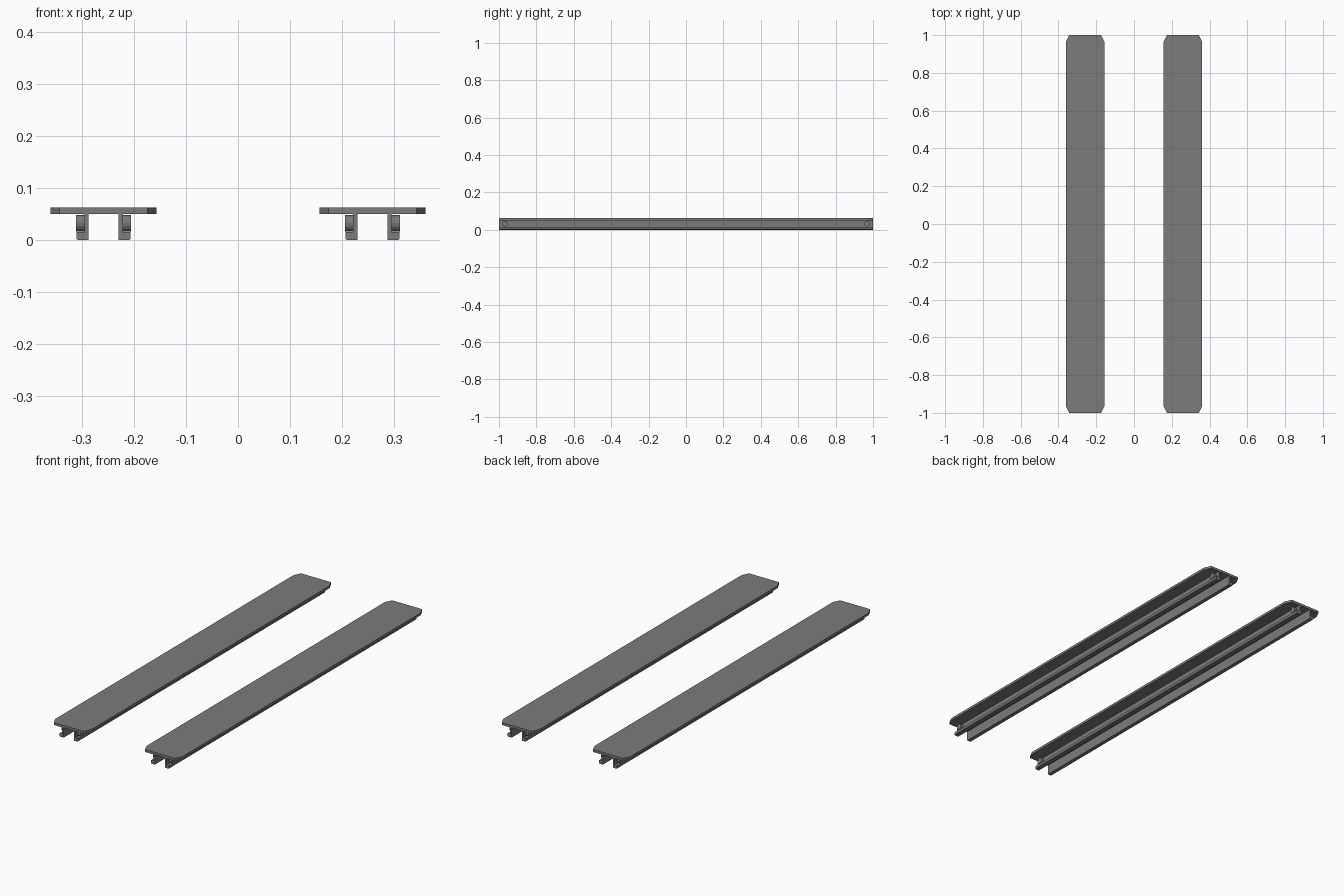
import bpy, bmesh, math
from mathutils import Matrix

if "Cube" in bpy.data.objects:
    bpy.data.objects.remove(bpy.data.objects["Cube"])

grey = bpy.data.materials.new("mid_grey")
grey.diffuse_color = (0.2, 0.2, 0.2, 1)
grey.use_nodes = True
grey.node_tree.nodes["Principled BSDF"].inputs["Base Color"].default_value = grey.diffuse_color


def finish(name, bm):
    bmesh.ops.recalc_face_normals(bm, faces=bm.faces)
    mesh = bpy.data.meshes.new(name)
    bm.to_mesh(mesh)
    bm.free()
    mesh.materials.append(grey)
    obj = bpy.data.objects.new(name, mesh)
    bpy.context.collection.objects.link(obj)
    return obj


def extrude(name, outline, vec):
    """Extrude a closed outline of 3D points along a vector."""
    bm = bmesh.new()
    face = bm.faces.new([bm.verts.new(p) for p in outline])
    ext = bmesh.ops.extrude_face_region(bm, geom=[face])
    moved = [g for g in ext["geom"] if isinstance(g, bmesh.types.BMVert)]
    bmesh.ops.translate(bm, verts=moved, vec=vec)
    return finish(name, bm)


def pin(name, x, y, z, radius, length):
    """Short round pin lying along x."""
    bm = bmesh.new()
    bmesh.ops.create_cone(bm, cap_ends=True, segments=16, radius1=radius,
                          radius2=radius, depth=length,
                          matrix=Matrix.Translation((x, y, z)) @ Matrix.Rotation(math.pi / 2, 4, 'Y'))
    return finish(name, bm)


HALF_W, CUT_X, CUT_Y = 0.102, 0.0175, 0.035
WEB_IN, WEB_OUT, LIP = 0.029, 0.037, 0.052   # offsets from the plank centre

for side, cx in (("left", -0.2585), ("right", 0.2585)):
    # top plank with clipped corners
    w, i, j = HALF_W, HALF_W - CUT_X, 1 - CUT_Y
    pts = [(-i, -1), (i, -1), (w, -j), (w, j), (i, 1), (-i, 1), (-w, j), (-w, -j)]
    extrude(f"{side}_plank", [(cx + x, y, 0.05) for x, y in pts], (0, 0, 0.0125))

    for tag, s in (("a", -1), ("b", 1)):
        # L-shaped rail with outward lip
        prof = [(WEB_IN, 0), (LIP - 0.003, 0), (LIP, 0.003), (LIP, 0.016),
                (WEB_OUT, 0.016), (WEB_OUT, 0.05), (WEB_IN, 0.05)]
        extrude(f"{side}_rail_{tag}", [(cx + s * x, -1, z) for x, z in prof], (0, 2, 0))
        # end pins on the outer face of the rail
        for end, y in (("front", -0.967), ("back", 0.967)):
            pin(f"{side}_{end}_pin_{tag}", cx + s * (WEB_OUT + LIP) / 2, y,
                0.0325, 0.0155, LIP - WEB_OUT + 0.002)
